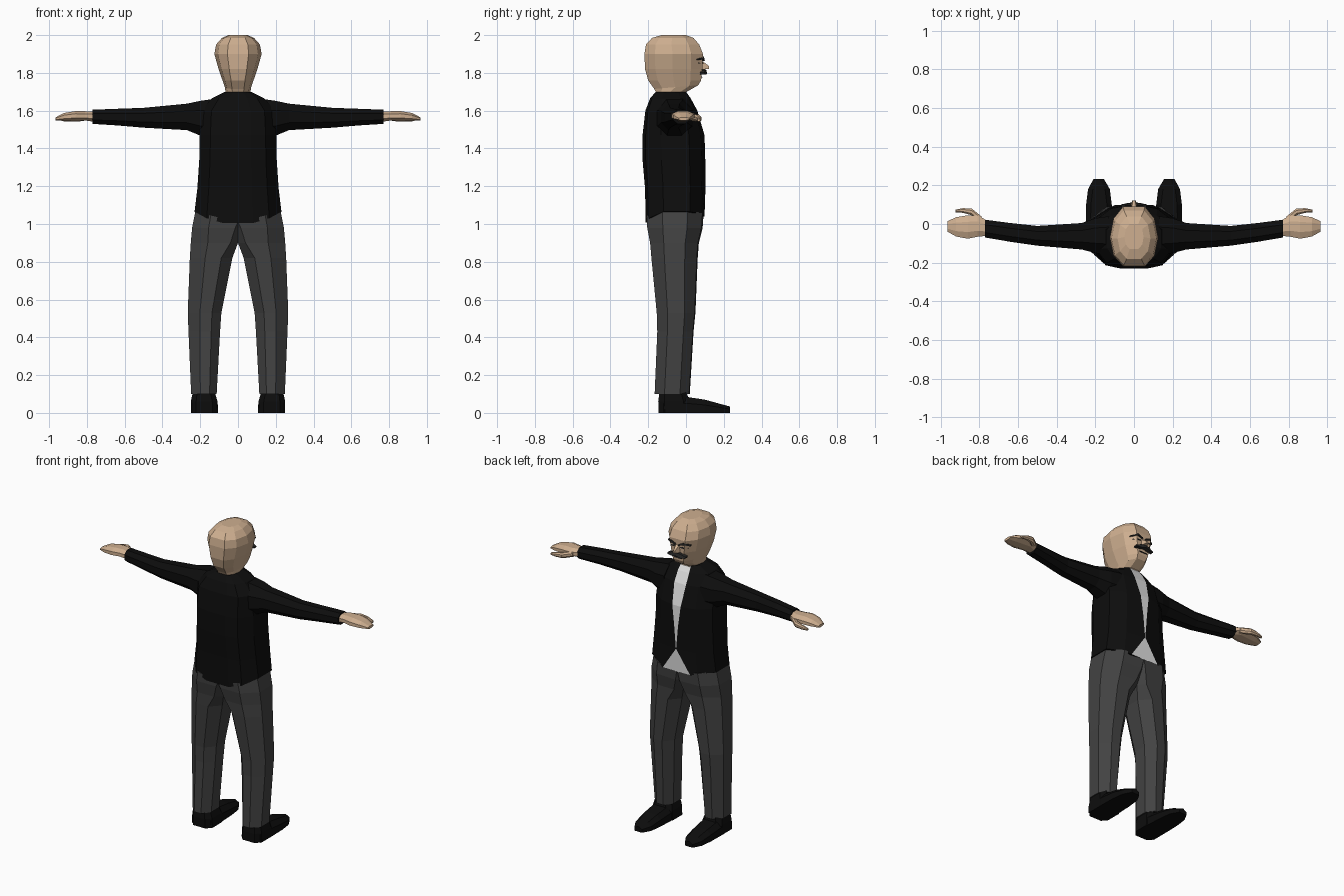
import bpy, bmesh

if "Cube" in bpy.data.objects:
    bpy.data.objects.remove(bpy.data.objects["Cube"])


def material(name, rgb):
    m = bpy.data.materials.new(name)
    m.diffuse_color = (*rgb, 1)
    m.use_nodes = True
    m.node_tree.nodes["Principled BSDF"].inputs["Base Color"].default_value = m.diffuse_color
    return m


SKIN = material("skin", (0.62, 0.43, 0.28))
BLACK = material("black cloth", (0.004, 0.004, 0.004))
GREY = material("grey trousers", (0.055, 0.055, 0.055))
WHITE = material("white shirt", (0.75, 0.75, 0.75))
HAIR = material("dark hair", (0.02, 0.02, 0.02))


def loft(name, rings, mats, mirror=False, rule=None):
    """Join closed rings of points with quads and cap both ends."""
    bm = bmesh.new()
    vs = [[bm.verts.new(p) for p in r] for r in rings]
    n = len(rings[0])
    for a, b in zip(vs, vs[1:]):
        for i in range(n):
            j = (i + 1) % n
            f = bm.faces.new((a[i], a[j], b[j], b[i]))
            f.material_index = rule(i) if rule else 0
    bm.faces.new(vs[0])
    bm.faces.new(vs[-1])
    bmesh.ops.recalc_face_normals(bm, faces=bm.faces)
    me = bpy.data.meshes.new(name)
    bm.to_mesh(me)
    bm.free()
    for m in mats:
        me.materials.append(m)
    ob = bpy.data.objects.new(name, me)
    bpy.context.collection.objects.link(ob)
    if mirror:
        mod = ob.modifiers.new("mirror", 'MIRROR')
        mod.use_mirror_merge = False
    return ob


def octagon(a0, a1, b0, b1, c=0.28):
    """Chamfered rectangle as 8 points in a plane."""
    da, db = (a1 - a0) * c, (b1 - b0) * c
    return [(a0 + da, b0), (a1 - da, b0), (a1, b0 + db), (a1, b1 - db),
            (a1 - da, b1), (a0 + da, b1), (a0, b1 - db), (a0, b0 + db)]


def both_sides(half):
    return half + [(-x, y, z) for x, y, z in reversed(half)]


# Jacket body with the shirt showing in the open front
def body_ring(z, w, yb, yf, s, hem=(0, 0, 0, 0, 0)):
    d = yf - yb
    pts = [(0.35 * w, yb), (0.72 * w, yb + 0.05 * d), (w, yb + 0.3 * d),
           (w, yb + 0.75 * d), (max(0.6 * w, s + .01), yf - 0.06 * d), (s, yf)]
    dz = (-.055, -.03, .005, .005, -.005, -.02) if hem[0] else (0,) * 6
    return both_sides([(x, y, z + k) for (x, y), k in zip(pts, dz)])


body = [(1.70, .07, -.16, .0, .035), (1.665, .14, -.19, .025, .04),
        (1.60, .195, -.215, .06, .042), (1.47, .203, -.23, .098, .03),
        (1.34, .205, -.23, .102, .014), (1.19, .215, -.217, .103, .001)]
rings = [body_ring(*r) for r in body]
rings.append(body_ring(1.06, .23, -.213, .098, .1, (1,)))
loft("jacket_and_shirt", rings, [BLACK, WHITE],
     rule=lambda i: 1 if i == 5 else 0)

# Sleeves
sleeve = [(.13, -.16, .04, 1.46, 1.662), (.20, -.15, .03, 1.468, 1.652),
          (.27, -.132, .005, 1.497, 1.637), (.50, -.112, -.01, 1.51, 1.615),
          (.64, -.092, .005, 1.522, 1.61), (.77, -.07, .022, 1.53, 1.605)]
loft("sleeves", [[(x, a, b) for a, b in octagon(*r)] for x, *r in sleeve],
     [BLACK], True)

# Hands with thumb
palm = [(.75, -.06, .012, 1.54, 1.595), (.81, -.066, .045, 1.548, 1.597),
        (.86, -.076, .045, 1.547, 1.598), (.92, -.065, .035, 1.546, 1.588),
        (.965, -.04, .015, 1.548, 1.565)]
loft("hands", [[(x, a, b) for a, b in octagon(*r)] for x, *r in palm],
     [SKIN], True)
thumb = [(.79, .0, .04, 1.55, 1.585), (.84, .045, .08, 1.543, 1.578),
         (.885, .058, .082, 1.543, 1.57), (.925, .06, .074, 1.543, 1.557)]
loft("thumbs", [[(x, a, b) for a, b in octagon(*r)] for x, *r in thumb],
     [SKIN], True)


# Trouser legs, meeting at the middle above the crotch
def leg_ring(z, x0, x1, yb, yf, ci, dz=0):
    d, w = yf - yb, x1 - x0
    pts = [(x0, yb + ci * d), (x0 + ci * w, yb), (x1 - .36 * w, yb),
           (x1, yb + .28 * d), (x1, yf - .28 * d), (x1 - .36 * w, yf - .02 * d),
           (x0 + ci * w, yf), (x0, yf - ci * d)]
    k = (-.06, -.06, -.025, 0, 0, -.01, -.02, -.02) if dz else (0,) * 8
    return [(x, y, z + e) for (x, y), e in zip(pts, k)]


legs = [(1.07, 0, .225, -.208, .093, .001, 1), (.98, 0, .243, -.205, .088, .06),
        (.90, 0, .25, -.19, .068, .16), (.82, .03, .255, -.183, .062, .26),
        (.53, .088, .266, -.155, .05, .28), (.43, .095, .262, -.152, .04, .28),
        (.10, .113, .248, -.166, .02, .28)]
loft("trouser_legs", [leg_ring(*r) for r in legs], [GREY], True)

# Shoes: ankle block and long tapering foot
ankle = [(0, .105, .25, -.145, .02), (.06, .108, .25, -.147, .02),
         (.115, .125, .238, -.14, .0)]
loft("shoe_heels", [[(a, b, z) for a, b in octagon(*r, .2)] for z, *r in ankle],
     [BLACK], True)
foot = [(-.12, .112, .248, .08), (.0, .11, .25, .085), (.10, .115, .248, .07),
        (.18, .125, .238, .048), (.232, .155, .21, .034)]
loft("shoe_toes", [[(a, y, 0), (b, y, 0), (b, y, h * .6), (b - .025, y, h),
                    (a + .025, y, h), (a, y, h * .6)] for y, a, b, h in foot],
     [BLACK], True)


# Head and neck
def head_ring(z, w, yb, yf, tilt=0):
    d = yf - yb
    pts = [(.45, 0), (.85, .18), (1, .48), (.85, .8), (.45, 1)]
    return both_sides([(w * a, yb + d * t, z + tilt * t) for a, t in pts])


head = [(1.62, .062, -.14, .0), (1.70, .066, -.16, .004),
        (1.715, .07, -.168, .065, .02), (1.76, .082, -.2, .08),
        (1.82, .103, -.217, .086), (1.90, .125, -.22, .09),
        (1.95, .116, -.212, .07), (1.985, .085, -.18, .04),
        (2.0, .05, -.13, .0)]
loft("head", [head_ring(*r) for r in head], [SKIN])


# Nose: a wedge from brow to tip
def quad_ring(y, x, z0, z1):
    return [(-x, y, z0), (x, y, z0), (x * .6, y, z1), (-x * .6, y, z1)]


loft("nose", [quad_ring(.07, .024, 1.815, 1.875),
              quad_ring(.122, .009, 1.822, 1.836)], [SKIN])

# Moustache halves, eyebrows, eyes and mouth: (x, y, z centre, half height)
def strip(name, path, depth, mat, mirror=True):
    loft(name, [[(x, y - depth, z - h), (x, y + depth, z - h),
                 (x, y + depth * .6, z + h), (x, y - depth, z + h)]
                for x, y, z, h in path], [mat], mirror)


strip("moustache", [(0, .098, 1.808, .009), (.03, .095, 1.803, .012),
                    (.064, .088, 1.797, .004)], .014, HAIR)
strip("eyebrows", [(.012, .092, 1.866, .004), (.045, .09, 1.88, .006),
                   (.08, .064, 1.87, .003)], .008, HAIR)
strip("eyes", [(.022, .088, 1.852, .003), (.045, .085, 1.852, .005),
               (.065, .066, 1.852, .002)], .004, HAIR)
strip("mouth", [(-.028, .083, 1.778, .003), (.028, .083, 1.778, .003)],
      .004, HAIR, False)
